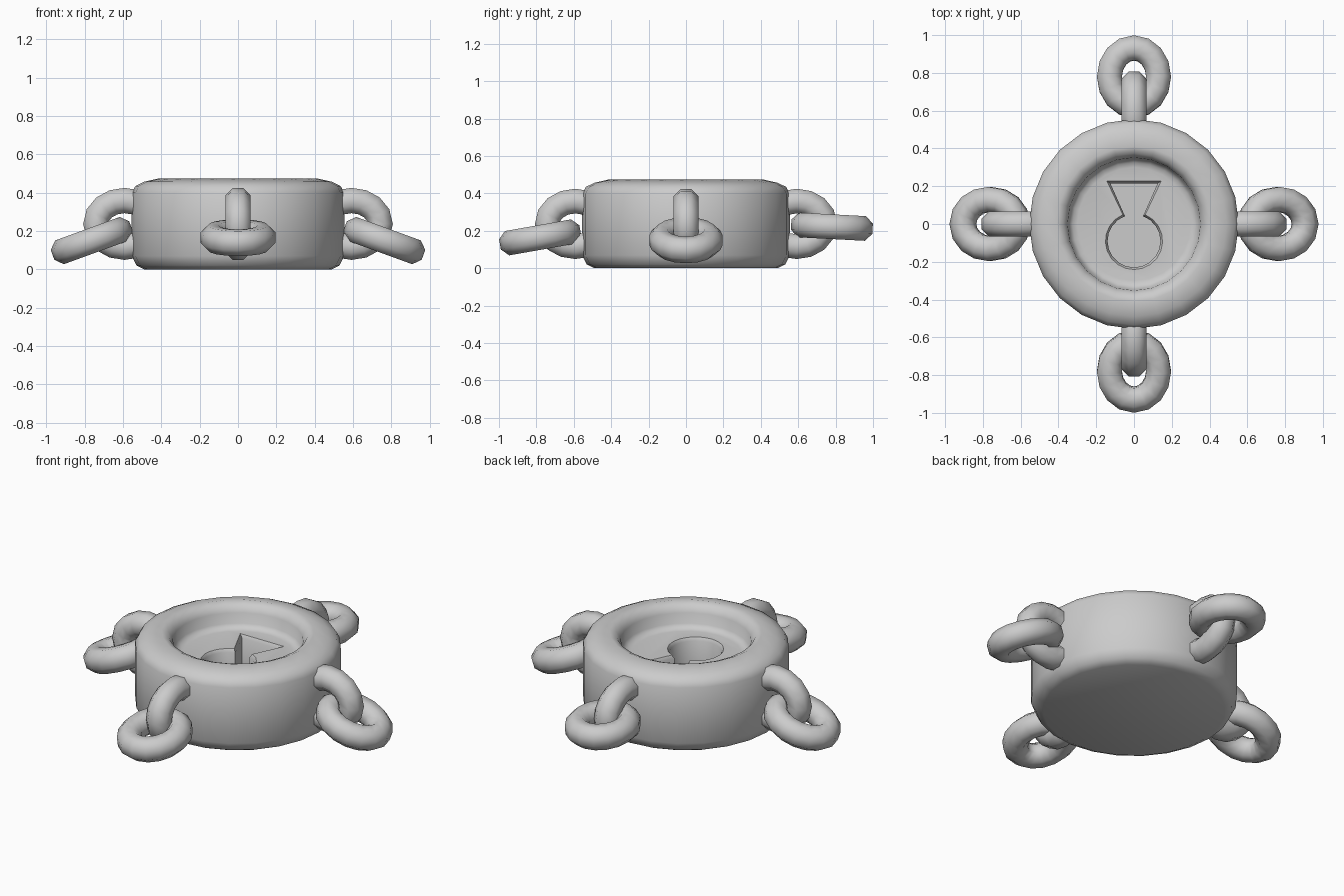
import bpy, bmesh
from math import sin, cos, pi, radians, asin
from mathutils import Matrix, Vector

if "Cube" in bpy.data.objects:
    bpy.data.objects.remove(bpy.data.objects["Cube"])


def make_object(name, rings, cap=True, loop=False):
    """Skin a list of equal-length vertex rings."""
    bm = bmesh.new()
    vr = [[bm.verts.new(p) for p in ring] for ring in rings]
    n = len(vr[0])
    pairs = list(zip(vr, vr[1:])) + ([(vr[-1], vr[0])] if loop else [])
    for a, b in pairs:
        for i in range(n):
            j = (i + 1) % n
            bm.faces.new((a[i], a[j], b[j], b[i]))
    if cap:
        bm.faces.new(vr[0])
        bm.faces.new(vr[-1])
    bmesh.ops.recalc_face_normals(bm, faces=bm.faces)
    me = bpy.data.meshes.new(name)
    bm.to_mesh(me)
    bm.free()
    ob = bpy.data.objects.new(name, me)
    bpy.context.collection.objects.link(ob)
    return ob


def smooth(ob, angle=40):
    bpy.ops.object.select_all(action='DESELECT')
    ob.select_set(True)
    bpy.context.view_layer.objects.active = ob
    bpy.ops.object.shade_smooth_by_angle(angle=radians(angle))


# round body with a sunken top, turned from a profile
profile = [(.49, 0), (.53, .02), (.555, .07), (.555, .40), (.535, .435), (.49, .457),
           (.41, .475), (.375, .46), (.352, .425), (.345, .365), (.325, .345), (.30, .34)]
SEG = 24
body = make_object("body", [[(r * cos(2 * pi * i / SEG), r * sin(2 * pi * i / SEG), z)
                             for i in range(SEG)] for r, z in profile])


# keyhole cutter: circle plus flared slot, with a softened lip
def keyhole(off, z):
    r, neck, cy = .14 + off, .048 + off, -.09
    a0 = asin(neck / r)
    pts = []
    for i in range(19):
        a = pi / 2 + a0 + (2 * pi - 2 * a0) * i / 18
        pts.append((r * cos(a), cy + r * sin(a), z))
    pts += [(.125 + off * 1.6, .215 + off, z), (-.125 - off * 1.6, .215 + off, z)]
    return pts


cutter = make_object("keyhole_cutter", [keyhole(0, .12), keyhole(0, .322),
                                        keyhole(.012, .341), keyhole(.012, .40)])
cutter.hide_render = True
mod = body.modifiers.new("keyhole", 'BOOLEAN')
mod.object = cutter
mod.operation = 'DIFFERENCE'
mod.solver = 'EXACT'
bpy.context.view_layer.objects.active = body
bpy.ops.object.modifier_apply(modifier=mod.name)
bpy.data.objects.remove(cutter)
smooth(body)


# oval chain links
def link(name, length, width, matrix, n=16, m=8, tube=.068):
    rings = []
    for i in range(n):
        a = 2 * pi * i / n
        c = Vector((length * cos(a), width * sin(a), 0))
        out = Vector((width * cos(a), length * sin(a), 0)).normalized()
        rings.append([matrix @ (c + out * tube * cos(2 * pi * (k + .5) / m) * 1.05
                                + Vector((0, 0, tube * 1.05 * sin(2 * pi * (k + .5) / m))))
                      for k in range(m)])
    smooth(make_object(name, rings, cap=False, loop=True), 60)


# side, heading, outer link distance, height and droop
for side, heading, dist, z, droop in (("right", 0, .763, .15, 20), ("back", 90, .78, .222, 3),
                                      ("left", 180, .763, .15, 20), ("front", 270, .78, .165, 10)):
    turn = Matrix.Rotation(radians(heading), 4, 'Z')
    link(side + "_inner_link", .15, .122,
         turn @ Matrix.Translation((.592, 0, .237)) @ Matrix.Rotation(pi / 2, 4, 'X'))
    link(side + "_outer_link", .152, .13,
         turn @ Matrix.Translation((dist, 0, z)) @ Matrix.Rotation(radians(droop), 4, 'Y'))
